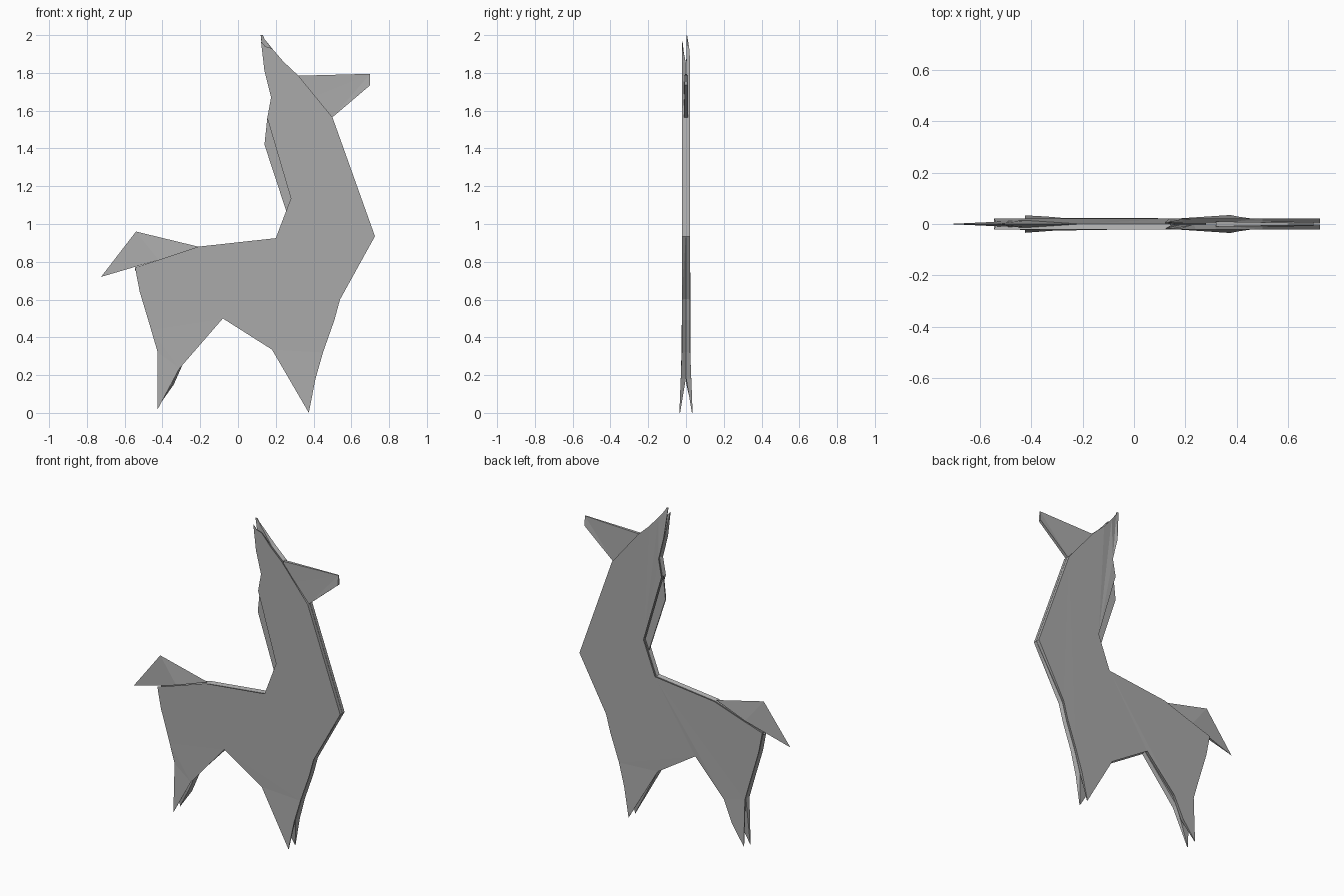
import bpy, bmesh
from mathutils import Vector

if "Cube" in bpy.data.objects:
    bpy.data.objects.remove(bpy.data.objects["Cube"])

paper = bpy.data.materials.new("grey paper")
paper.diffuse_color = (0.4, 0.4, 0.4, 1)
paper.use_nodes = True
paper.node_tree.nodes["Principled BSDF"].inputs["Base Color"].default_value = paper.diffuse_color


def make(name, verts, faces):
    """Flat-shaded folded paper part."""
    bm = bmesh.new()
    vs = [bm.verts.new(v) for v in verts]
    for f in faces:
        bm.faces.new([vs[i] for i in f])
    bm.normal_update()
    bmesh.ops.triangulate(bm, faces=bm.faces[:], ngon_method='EAR_CLIP')
    bmesh.ops.recalc_face_normals(bm, faces=bm.faces[:])
    me = bpy.data.meshes.new(name)
    bm.to_mesh(me)
    bm.free()
    me.materials.append(paper)
    ob = bpy.data.objects.new(name, me)
    bpy.context.collection.objects.link(ob)
    return ob


# Silhouette of one side, clockwise from the ear (x, z)
ear = [(0.14, 1.98), (0.18, 1.93), (0.24, 1.86), (0.32, 1.785)]
chest = [(0.50, 1.565), (0.725, 0.935)]
front_leg = [(0.54, 0.60), (0.51, 0.49), (0.45, 0.32), (0.41, 0.18),
             (0.375, 0.0), (0.18, 0.335), (-0.08, 0.50)]
hind_leg = [(-0.425, 0.32), (-0.46, 0.44), (-0.52, 0.64), (-0.545, 0.77)]
back = [(-0.42, 0.81), (-0.21, 0.88), (0.20, 0.925)]
neck = [(0.28, 1.135), (0.155, 1.56), (0.175, 1.67), (0.14, 1.81)]
hind_foot = {-1: [(-0.31, 0.235), (-0.425, 0.02)],
             1: [(-0.28, 0.285), (-0.34, 0.15), (-0.425, 0.03)]}
ear_tip = {-1: [(0.122, 1.965)], 1: [(0.12, 2.0), (0.132, 2.0)]}


def inward(pts, i, d):
    """Move an outline point towards the inside of the shape."""
    p = Vector(pts[i])
    a = (p - Vector(pts[i - 1])).normalized()
    b = (Vector(pts[(i + 1) % len(pts)]) - p).normalized()
    n = Vector((a.y + b.y, -a.x - b.x))
    return p + n.normalized() * d if n.length > 1e-4 else p


# Side panels: outer sheet, folded edge and inner lining
for side, name in ((-1, "near_side_panel"), (1, "far_side_panel")):
    tip = ear_tip[side]
    pts = (tip + (ear if side == 1 else [(0.145, 1.94)] + ear[1:]) + chest
           + front_leg + hind_foot[side] + hind_leg + back + neck)
    n = len(pts)
    outer, inner = [], []
    for i, (x, z) in enumerate(pts):
        y = 0.022 + 0.013 * max(0, (0.33 - z) / 0.33)
        if side == 1 and z > 1.9:
            y = 0.022 - 0.016 * (z - 1.9) / 0.1
        outer.append((x, side * y, z))
        sharp = z < 0.1 or z > 1.9
        flush = sharp or (x, z) in chest
        q = Vector((x, z)) if flush else inward(pts, i, 0.01)
        inner.append((q.x, side * (y - 0.004 if sharp else 0.001), q.y))
    rim = [(i, (i + 1) % n, n + (i + 1) % n, n + i) for i in range(n)]
    make(name, outer + inner,
         [tuple(range(n)), tuple(range(2 * n - 1, n - 1, -1))] + rim)

# Valley fold closing the back between the panels
spine = [(-0.545, 0.765)] + back
sv = [(x, y, z - (0.012 if y == 0 else 0.002))
      for x, z in spine for y in (-0.021, 0, 0.021)]
make("back_fold", sv, [(3 * i + k, 3 * i + k + 1, 3 * i + k + 4, 3 * i + k + 3)
                       for i in range(3) for k in (0, 1)])

# Inner neck flap, peeking out behind the neck
flap = [(0.155, 1.56), (0.14, 1.42), (0.255, 1.07), (0.28, 1.135)]
make("neck_flap",
     [(x, y, z) for y in (-0.004, 0.004) for x, z in flap],
     [(0, 1, 2, 3), (7, 6, 5, 4)]
     + [(i, (i + 1) % 4, 4 + (i + 1) % 4, 4 + i) for i in range(4)])

# Head: thin folded wedge pointing forward
head = [(0.32, 1.785), (0.70, 1.795), (0.70, 1.735), (0.50, 1.565), (0.36, 1.66)]
half = [0.010, 0.003, 0.008, 0.010, 0.010]
make("head",
     [(x, s * h, z) for s in (-1, 1) for (x, z), h in zip(head, half)],
     [(0, 1, 2, 3, 4), (9, 8, 7, 6, 5)]
     + [(i, (i + 1) % 5, 5 + (i + 1) % 5, 5 + i) for i in range(5)])

# Tail: creased kite with a ridge along the top
make("tail",
     [(-0.725, 0, 0.72), (-0.54, 0, 0.96), (-0.21, 0, 0.88),
      (-0.42, -0.014, 0.81), (-0.42, 0.014, 0.81)],
     [(0, 3, 1), (1, 3, 2), (0, 1, 4), (1, 2, 4), (0, 4, 3), (2, 3, 4)])
